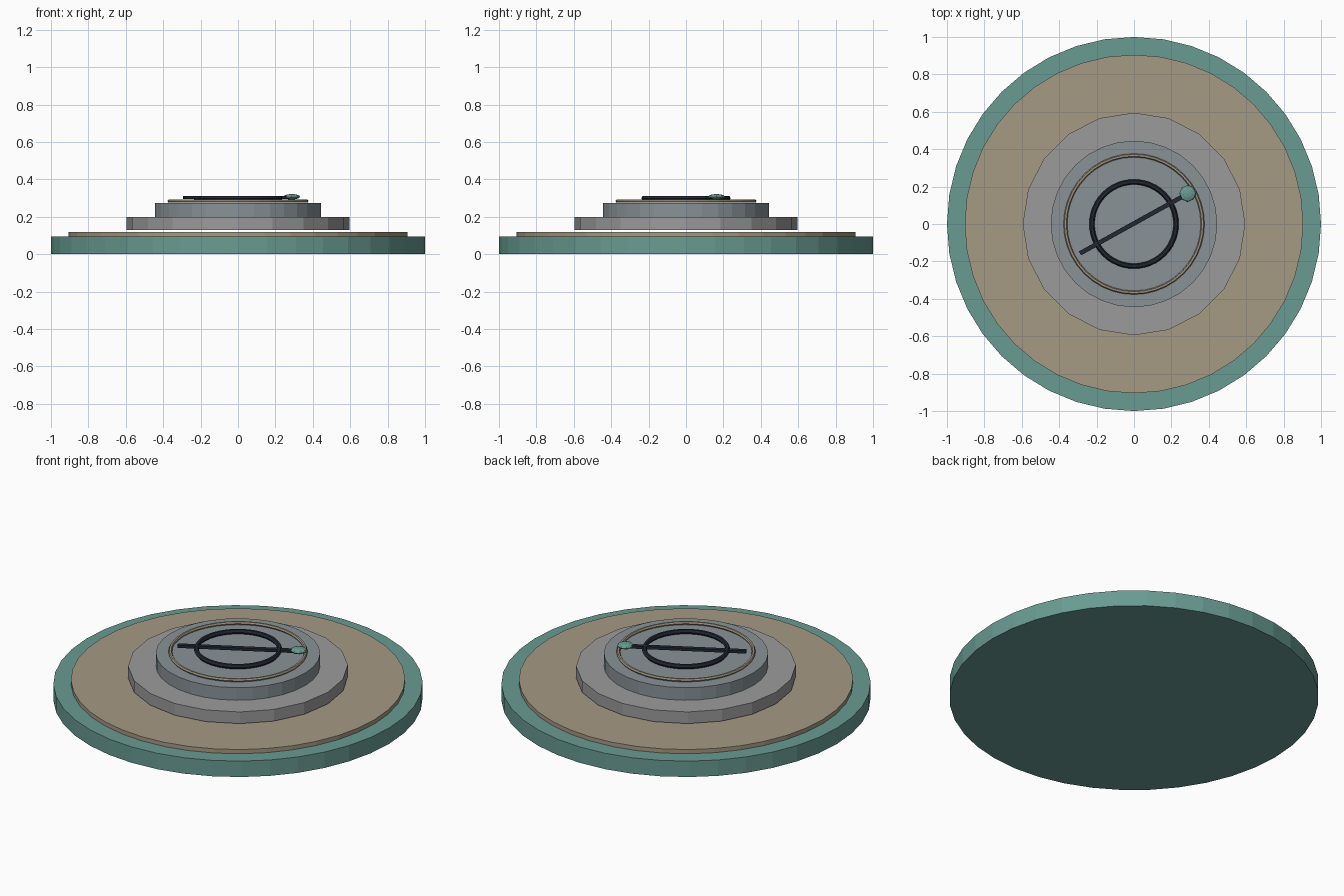
import bpy, math

if "Cube" in bpy.data.objects:
    bpy.data.objects.remove(bpy.data.objects["Cube"])

TEAL = (0.14, 0.33, 0.29, 1)
TAN = (0.38, 0.32, 0.23, 1)
GREY = (0.33, 0.33, 0.33, 1)
SLATE = (0.25, 0.29, 0.31, 1)
BRASS = (0.36, 0.31, 0.22, 1)
DARK = (0.015, 0.02, 0.035, 1)
mats = {}


def finish(name, color):
    ob = bpy.context.object
    ob.name = name
    if color not in mats:
        m = bpy.data.materials.new(name + "_paint")
        m.diffuse_color = color
        m.use_nodes = True
        m.node_tree.nodes["Principled BSDF"].inputs["Base Color"].default_value = m.diffuse_color
        mats[color] = m
    ob.data.materials.append(mats[color])
    return ob


def disc(name, r, z0, z1, sides, color):
    bpy.ops.mesh.primitive_cylinder_add(vertices=sides, radius=r, depth=z1 - z0,
                                        location=(0, 0, (z0 + z1) / 2))
    return finish(name, color)


def ring(name, r, tube, z, sides, tube_sides, color):
    bpy.ops.mesh.primitive_torus_add(major_radius=r, minor_radius=tube, location=(0, 0, z),
                                     major_segments=sides, minor_segments=tube_sides)
    return finish(name, color)


# Stacked discs; the third floats slightly above the second
disc("base_disc", 1.0, 0.0, 0.095, 40, TEAL)
disc("deck_disc", 0.905, 0.09, 0.12, 40, TAN)
disc("lower_step", 0.595, 0.13, 0.20, 20, GREY)
disc("upper_step", 0.445, 0.195, 0.275, 32, SLATE)

# Dial rings
ring("outer_ring", 0.367, 0.010, 0.284, 40, 6, BRASS)
ring("inner_ring", 0.225, 0.014, 0.299, 48, 6, DARK)

# Pointer bar across the dial
ang = math.radians(29)
bpy.ops.mesh.primitive_cube_add(size=1, location=(0, 0.003, 0.302), rotation=(0, 0, ang))
bar = finish("pointer_bar", DARK)
bar.scale = (0.66, 0.024, 0.016)

# Flattened knob on the pointer's end
bpy.ops.mesh.primitive_uv_sphere_add(segments=8, ring_count=6, radius=0.045,
                                     location=(0.287, 0.163, 0.307))
knob = finish("pointer_knob", TEAL)
knob.scale = (1, 1, 0.33)
